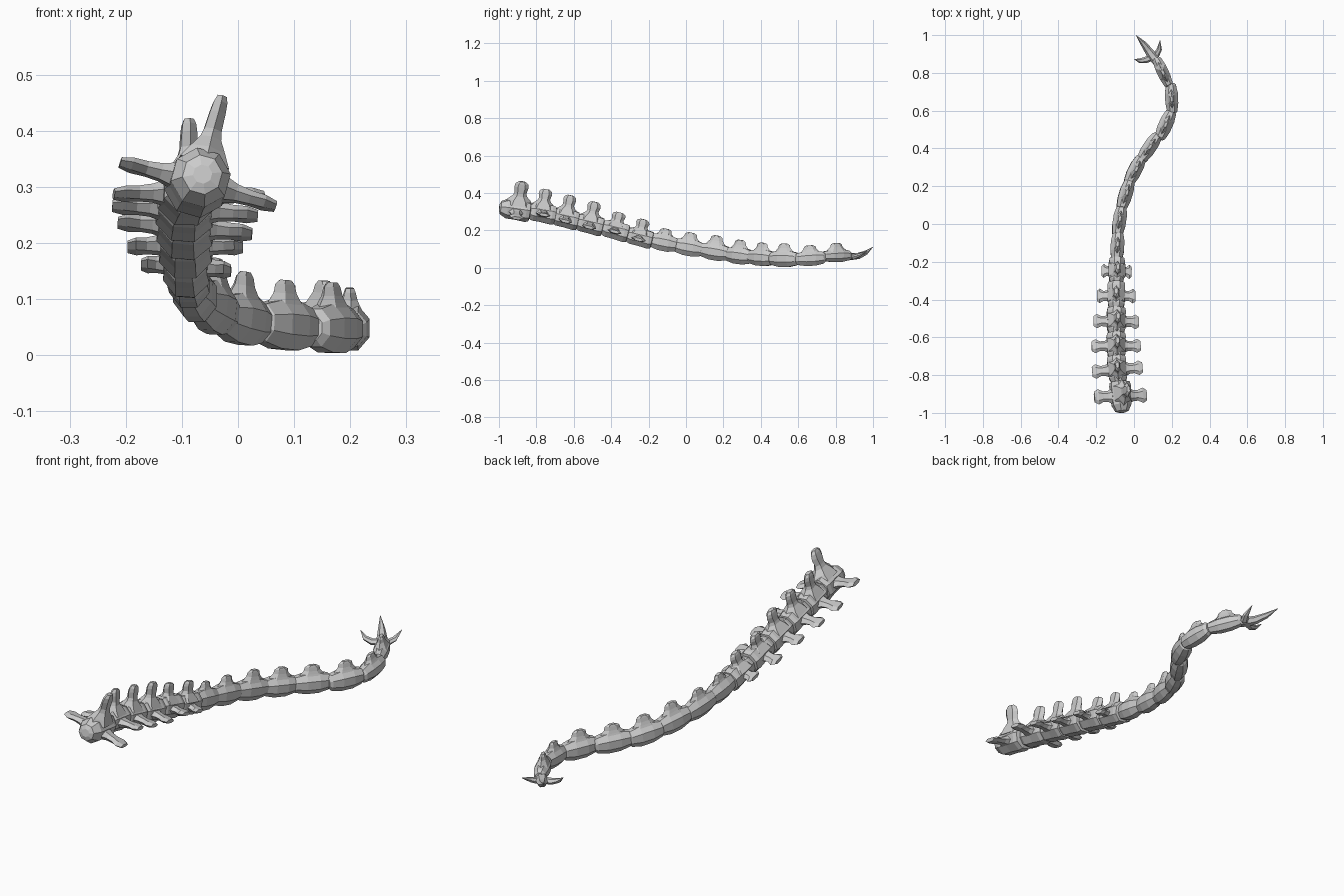
import bpy, bmesh, math
from mathutils import Vector, Matrix


def loft(bm, rings):
    """Skin a list of equal-sized point rings and cap both ends."""
    vs = [[bm.verts.new(p) for p in r] for r in rings]
    n = len(vs[0])
    for a, b in zip(vs, vs[1:]):
        for i in range(n):
            j = (i + 1) % n
            bm.faces.new((a[i], a[j], b[j], b[i]))
    bm.faces.new(vs[0])
    bm.faces.new(vs[-1])


def ring(c, a, b, n, off=0.0):
    """Polygon around c spanned by half-axes a and b."""
    return [c + a * math.cos(off + 2 * math.pi * i / n) + b * math.sin(off + 2 * math.pi * i / n)
            for i in range(n)]


def finish(name, bm):
    bmesh.ops.recalc_face_normals(bm, faces=bm.faces)
    me = bpy.data.meshes.new(name)
    bm.to_mesh(me)
    bm.free()
    ob = bpy.data.objects.new(name, me)
    bpy.context.collection.objects.link(ob)
    return ob


def frame(t, roll=0.0):
    """Side, along and up axes for a bone pointing along t."""
    t = t.normalized()
    s = t.cross(Vector((0, 0, 1))).normalized()
    u = s.cross(t)
    r = Matrix.Rotation(roll, 3, t)
    return r @ s, t, r @ u


# x, y, z, half width, half height, spine height, arm length, roll in degrees
BONES = [
    (-0.070, -0.91, 0.310, 0.058, 0.058, 0.160, 0.144, 16),
    (-0.088, -0.77, 0.291, 0.055, 0.055, 0.131, 0.134, 1),
    (-0.094, -0.645, 0.263, 0.055, 0.054, 0.128, 0.130, 4),
    (-0.094, -0.515, 0.232, 0.054, 0.054, 0.124, 0.120, 5),
    (-0.094, -0.38, 0.199, 0.051, 0.053, 0.100, 0.103, 0),
    (-0.092, -0.25, 0.162, 0.045, 0.051, 0.100, 0.080, 4),
    (-0.088, -0.12, 0.135, 0.039, 0.049, 0.075, 0, 0),
    (-0.077, 0.015, 0.109, 0.038, 0.049, 0.080, 0, 0),
    (-0.045, 0.155, 0.086, 0.038, 0.049, 0.087, 0, 3),
    (0.005, 0.285, 0.065, 0.039, 0.048, 0.084, 0, 3),
    (0.082, 0.405, 0.054, 0.039, 0.047, 0.080, 0, 0),
    (0.167, 0.525, 0.048, 0.040, 0.047, 0.082, 0, 0),
    (0.199, 0.665, 0.050, 0.037, 0.043, 0.070, 0, 0),
    (0.152, 0.805, 0.064, 0.033, 0.036, 0.069, 0, 0),
]
BALL = [(-.58, .4), (-.50, .75), (-.34, .93), (0, .93), (.38, 1.0), (.52, .92), (.55, .6)]
BARREL = [(-.58, .5), (-.50, .78), (-.18, 1.0), (.2, 1.0), (.50, .78), (.58, .5)]
TALL = [(.2, .54, .052), (.36, .44, .036), (.50, .27, .022), (.6, .225, .018),
        (.80, .27, .016), (.92, .24, .014), (1, .13, .010)]
HUMP = [(.3, .46, .030), (.55, .33, .020), (.70, .25, .015), (.90, .22, .011), (1, .12, .008)]
ARM = [(.2, .36, .030), (.48, .21, .017), (.66, .20, .014), (.85, .29, .013), (1, .20, .009)]

centres = [Vector(b[:3]) for b in BONES]
ends = [Vector((-0.066, -1.05, 0.332))] + centres + [Vector((0.075, 0.925, 0.06))]

# Vertebrae with neural spines and, in the front half, side arms
for k, (b, c) in enumerate(zip(BONES, centres)):
    w, h, top, reach, roll = b[3:]
    s, t, u = frame(ends[k + 2] - ends[k], math.radians(roll))
    length = (ends[k + 2] - ends[k]).length / 2
    bm = bmesh.new()
    prof = BALL if reach else BARREL
    if k == 0:  # exposed ball joint at the front
        prof = [(-.63, .3), (-.58, .62)] + BALL[2:]
    loft(bm, [ring(c + t * f * length, s * w * r, u * h * r, 8, math.pi / 8) for f, r in prof])
    # upright spine
    loft(bm, [ring(c + u * top * f + t * 0.01 * (k == 0), t * l * length, s * th, 6)
              for f, l, th in (TALL if reach else HUMP)])
    # paired arms
    if reach:
        for side in (-1, 1):
            loft(bm, [ring(c + s * side * reach * f - u * 0.006 * f, t * l * length, u * th, 6)
                      for f, l, th in ARM])
    finish("vertebra_%02d" % (k + 1), bm)


def horn(name, pts, widths, heights):
    """Tapering curved spike through pts."""
    bm = bmesh.new()
    rings = []
    for i, p in enumerate(pts):
        d = Vector(pts[min(i + 1, len(pts) - 1)]) - Vector(pts[max(i - 1, 0)])
        s, t, u = frame(d)
        rings.append(ring(Vector(p), s * widths[i], u * heights[i], 6))
    loft(bm, rings)
    finish(name, bm)


# Stinger blade and its two side barbs
horn("stinger", [(.125, .855, .062), (.10, .885, .060), (.075, .92, .063), (.045, .96, .08), (.012, .998, .11)],
     [.022, .026, .021, .014, .001], [.020, .020, .018, .012, .001])
horn("barb_left", [(.10, .885, .058), (.06, .868, .056), (.03, .864, .066), (.002, .872, .09)],
     [.020, .017, .013, .001], [.014, .013, .010, .001])
horn("barb_right", [(.09, .88, .058), (.120, .898, .056), (.134, .925, .066), (.138, .972, .09)],
     [.020, .017, .014, .001], [.014, .013, .010, .001])
